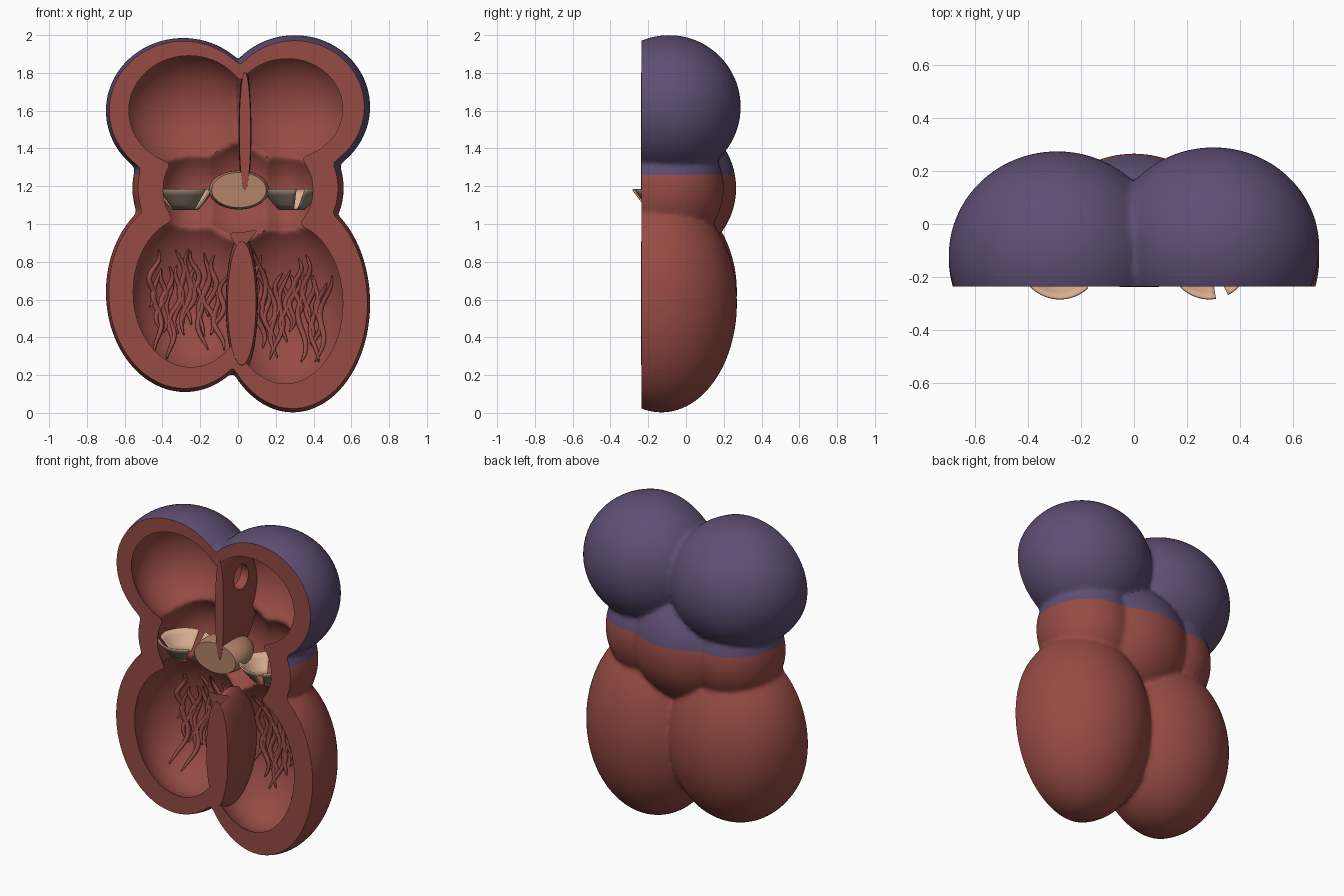
import bpy, bmesh, math, random
from mathutils import Matrix, Vector

cube = bpy.data.objects.get("Cube")
if cube:
    bpy.data.objects.remove(cube, do_unlink=True)
random.seed(4)
CUT_Y = -0.235


def material(name, rgb):
    m = bpy.data.materials.new(name)
    m.use_nodes = True
    m.diffuse_color = (*rgb, 1)
    m.node_tree.nodes["Principled BSDF"].inputs["Base Color"].default_value = (*rgb, 1)
    return m


RED = material("muscle red", (0.305, 0.07, 0.058))
PURPLE = material("upper purple", (0.114, 0.076, 0.171))
TAN = material("leaflet tan", (0.7, 0.42, 0.28))
BROWN = material("valve brown", (0.456, 0.231, 0.144))
GREY = material("leaflet underside", (0.262, 0.198, 0.15))


def add_object(name, bm, *mats):
    mesh = bpy.data.meshes.new(name)
    bm.to_mesh(mesh)
    bm.free()
    ob = bpy.data.objects.new(name, mesh)
    bpy.context.collection.objects.link(ob)
    for m in mats:
        mesh.materials.append(m)
    return ob


def smooth(ob, angle=40):
    bpy.ops.object.select_all(action="DESELECT")
    ob.select_set(True)
    bpy.context.view_layer.objects.active = ob
    bpy.ops.object.shade_smooth_by_angle(angle=math.radians(angle))


def ellipsoid(bm, centre, radii):
    mat = Matrix.Translation(centre) @ Matrix.Diagonal((*radii, 1))
    bmesh.ops.create_uvsphere(bm, u_segments=64, v_segments=40, radius=1, matrix=mat)


def evaluated(ob):
    """Return the modified mesh as a bmesh and remove the source object."""
    bm = bmesh.new()
    bm.from_object(ob, bpy.context.evaluated_depsgraph_get())
    bpy.data.objects.remove(ob, do_unlink=True)
    return bm


def blend(parts):
    """Fuse ellipsoids into one skin with softened creases."""
    bm = bmesh.new()
    for centre, radii in parts:
        ellipsoid(bm, centre, radii)
    ob = add_object("blend", bm)
    remesh = ob.modifiers.new("fuse", "REMESH")
    remesh.mode = "VOXEL"
    remesh.voxel_size = 0.014
    soft = ob.modifiers.new("soften", "SMOOTH")
    soft.iterations = 6
    return evaluated(ob)


def slice_plane(bm, co, no, clear):
    geom = bm.verts[:] + bm.edges[:] + bm.faces[:]
    return bmesh.ops.bisect_plane(bm, geom=geom, plane_co=co, plane_no=no,
                                  clear_outer=clear, dist=1e-5)


def cut_front(bm, y=CUT_Y):
    """Remove everything in front of the section and cap it flat."""
    slice_plane(bm, (0, y, 0), (0, -1, 0), True)
    rim = [e for e in bm.edges if e.is_boundary]
    made = bmesh.ops.triangle_fill(bm, edges=rim, use_beauty=True, normal=(0, -1, 0))
    for f in made["geom"]:
        if isinstance(f, bmesh.types.BMFace):
            f.material_index = 0
            f.normal_update()
            if f.normal.y > 0:
                f.normal_flip()


# Outer skin and inner chambers: two atria, two ventricles, three middle lobes
VENTRICLES = [((-0.25, -0.13, 0.64), (0.33, 0.28, 0.43)),
              ((0.25, -0.13, 0.58), (0.33, 0.28, 0.46))]
outer_parts = [((-0.29, -0.12, 1.60), (0.41, 0.395, 0.385)),
               ((0.30, -0.09, 1.62), (0.40, 0.38, 0.38)),
               ((-0.28, -0.13, 0.64), (0.42, 0.40, 0.53)),
               ((0.29, -0.13, 0.58), (0.41, 0.40, 0.578)),
               ((0, -0.10, 1.19), (0.38, 0.366, 0.38))]
inner_parts = VENTRICLES + [((-0.26, -0.12, 1.60), (0.35, 0.28, 0.32)),
                            ((0.26, -0.09, 1.61), (0.35, 0.27, 0.315)),
                            ((0, -0.10, 1.19), (0.27, 0.25, 0.28))]
for side in (-1, 1):
    outer_parts.append(((side * 0.28, -0.10, 1.19), (0.28, 0.30, 0.32)))
    inner_parts.append(((side * 0.24, -0.10, 1.18), (0.19, 0.24, 0.25)))

shell = blend(outer_parts)
slice_plane(shell, (0, 0, 1.26), (0, 0, 1), False)
for f in shell.faces:
    f.material_index = int(f.calc_center_median().z > 1.26)

chambers = blend(inner_parts)
bmesh.ops.reverse_faces(chambers, faces=chambers.faces[:])
lining = bpy.data.meshes.new("lining")
chambers.to_mesh(lining)
chambers.free()
first_inner = len(shell.faces)
shell.from_mesh(lining)
bpy.data.meshes.remove(lining)
shell.faces.ensure_lookup_table()
for f in shell.faces[first_inner:]:
    f.material_index = 0
cut_front(shell)
smooth(add_object("heart_wall", shell, RED, PURPLE))

# Lower dividing wall
bm = bmesh.new()
ellipsoid(bm, (0.02, -0.12, 0.58), (0.085, 0.25, 0.37))
cut_front(bm, CUT_Y - 0.002)
smooth(add_object("lower_septum", bm, RED))

# Upper dividing wall with a round opening
bm = bmesh.new()
ellipsoid(bm, (0.037, -0.12, 1.49), (0.034, 0.26, 0.35))
plate = add_object("plate", bm, RED)
bm = bmesh.new()
bmesh.ops.create_cone(bm, cap_ends=True, segments=40, radius1=0.075, radius2=0.075, depth=0.3,
                      matrix=Matrix.Translation((0.037, -0.06, 1.64)) @ Matrix.Rotation(math.pi / 2, 4, "Y"))
cutter = add_object("opening_cutter", bm, RED)
cutter.hide_render = True
hole = plate.modifiers.new("opening", "BOOLEAN")
hole.operation = "DIFFERENCE"
hole.solver = "EXACT"
hole.object = cutter
bm = evaluated(plate)
bpy.data.objects.remove(cutter, do_unlink=True)
cut_front(bm, CUT_Y - 0.003)
smooth(add_object("upper_septum", bm, RED))

# Central valve body
bm = bmesh.new()
ellipsoid(bm, (0.005, -0.15, 1.18), (0.16, 0.2, 0.103))
cut_front(bm, CUT_Y - 0.001)
smooth(add_object("central_valve", bm, BROWN))


# Funnel valves made of separate curved leaflets
def funnel_valve(name, x, gaps):
    bm = bmesh.new()
    span = math.tau / len(gaps)
    half_gap = math.radians(9)
    steps = 20
    for gap in gaps:
        start = math.radians(gap) + half_gap
        rows = []
        for j in range(5):
            t = j / 4
            radius = 0.07 + 0.085 * t ** 0.9
            z = 1.075 + 0.105 * t
            row = []
            for i in range(steps + 1):
                a = start + (span - 2 * half_gap) * i / steps
                row.append(bm.verts.new((x + radius * math.cos(a), -0.13 + radius * math.sin(a), z)))
            rows.append(row)
        for low, high in zip(rows, rows[1:]):
            for i in range(steps):
                bm.faces.new((low[i], low[i + 1], high[i + 1], high[i]))
    ob = add_object(name, bm, GREY, TAN)
    thick = ob.modifiers.new("thickness", "SOLIDIFY")
    thick.thickness = 0.008
    thick.material_offset = 1
    thick.material_offset_rim = 1
    smooth(ob)


funnel_valve("right_valve", -0.28, (-37, 83, 203))
funnel_valve("left_valve", 0.285, (-72, 108))

# Wavy muscle strands along the back of each lower chamber
for name, (c, r), side in zip(("right_strands", "left_strands"), VENTRICLES, (-1, 1)):
    curve = bpy.data.curves.new(name, "CURVE")
    curve.dimensions = "3D"
    curve.bevel_depth = 0.015
    curve.bevel_resolution = 2
    curve.resolution_u = 4
    curve.use_fill_caps = True
    count = 17
    for k in range(count):
        x0 = side * (0.09 + 0.36 * k / (count - 1))
        top = random.uniform(0.68, 0.88)
        length = random.uniform(0.28, 0.48)
        phase = random.uniform(0, math.tau)
        drift = random.uniform(-0.07, 0.07)
        n = 12
        spline = curve.splines.new("NURBS")
        spline.points.add(n - 1)
        spline.use_endpoint_u = True
        spline.order_u = 3
        for i, p in enumerate(spline.points):
            t = i / (n - 1)
            x = x0 + drift * (t - 0.5) + 0.022 * math.sin(phase + 9 * t)
            z = max(top - length * t, 0.27)
            d = 1 - ((x - c[0]) / r[0]) ** 2 - ((z - c[2]) / r[2]) ** 2
            p.co = (x, c[1] + r[1] * math.sqrt(max(d, 0.04)) - 0.008, z, 1)
            p.radius = 0.25 + 0.75 * math.sin(math.pi * t) ** 0.6 if 0 < t < 1 else 0.25
    curve.materials.append(RED)
    ob = bpy.data.objects.new(name, curve)
    bpy.context.collection.objects.link(ob)
    bpy.ops.object.select_all(action="DESELECT")
    ob.select_set(True)
    bpy.context.view_layer.objects.active = ob
    bpy.ops.object.convert(target="MESH")
    smooth(bpy.context.object, 60)
